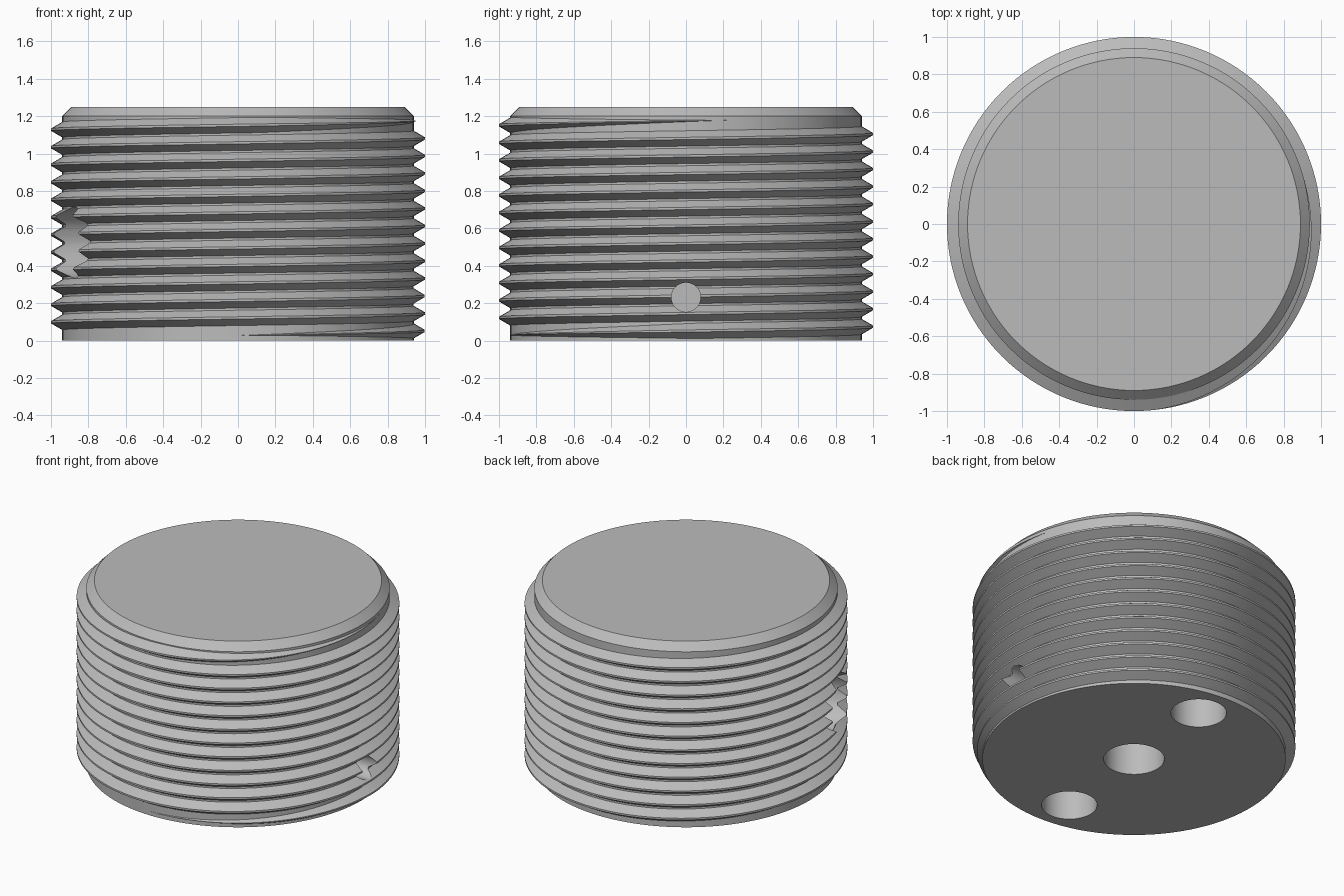
import bpy, bmesh
from math import pi, radians, cos, sin
from mathutils import Vector

if "Cube" in bpy.data.objects:
    bpy.data.objects.remove(bpy.data.objects["Cube"], do_unlink=True)

HEIGHT, ROOT, CREST, CHAMFER = 1.25, 0.94, 1.0, 0.05
PITCH, TURNS, START_Z = 0.0936, 12.286, 0.028
SEGMENTS = 128

steel = bpy.data.materials.new("steel grey")
steel.use_nodes = True
grey = (0.5, 0.5, 0.5, 1)
steel.diffuse_color = grey
steel.node_tree.nodes["Principled BSDF"].inputs["Base Color"].default_value = grey


def add_object(name, bm):
    bmesh.ops.recalc_face_normals(bm, faces=bm.faces)
    mesh = bpy.data.meshes.new(name)
    bm.to_mesh(mesh)
    bm.free()
    mesh.materials.append(steel)
    obj = bpy.data.objects.new(name, mesh)
    bpy.context.collection.objects.link(obj)
    return obj


def combine(target, tool, operation):
    mod = target.modifiers.new(operation.lower(), "BOOLEAN")
    mod.operation, mod.object, mod.solver = operation, tool, "EXACT"
    bpy.context.view_layer.objects.active = target
    bpy.ops.object.modifier_apply(modifier=mod.name)
    bpy.data.objects.remove(tool, do_unlink=True)


def drill(target, name, start, end, radius):
    """Cut a round blind hole running from start to end."""
    start, end = Vector(start), Vector(end)
    axis = end - start
    bm = bmesh.new()
    bmesh.ops.create_cone(bm, cap_ends=True, segments=64, radius1=radius,
                          radius2=radius, depth=axis.length)
    bm.transform(axis.to_track_quat("Z", "Y").to_matrix().to_4x4())
    bmesh.ops.translate(bm, verts=bm.verts, vec=(start + end) / 2)
    cutter = add_object(name, bm)
    cutter.hide_render = True
    combine(target, cutter, "DIFFERENCE")


# Plug body with a chamfered top rim
bm = bmesh.new()
bmesh.ops.create_cone(bm, cap_ends=True, segments=SEGMENTS, radius1=ROOT,
                      radius2=ROOT, depth=HEIGHT)
bmesh.ops.translate(bm, verts=bm.verts, vec=(0, 0, HEIGHT / 2))
rim = [e for e in bm.edges if all(v.co.z > HEIGHT - 0.01 for v in e.verts)]
bmesh.ops.bevel(bm, geom=rim, offset=CHAMFER, segments=1, affect="EDGES")
body = add_object("threaded_plug", bm)

# Helical thread ridge, fading in and out at its ends
bm = bmesh.new()
steps = round(TURNS * SEGMENTS)
rings = []
for i in range(steps + 1):
    turn = i / SEGMENTS
    fade = max(0.02, min(1, turn / 0.26, (steps - i) / SEGMENTS / 0.27))
    angle = 2 * pi * turn - pi / 2
    tip = ROOT + (CREST - ROOT) * fade
    profile = [(0.9, -0.044), (0.935, -0.044), (tip, -0.006),
               (tip, 0.006), (0.935, 0.044), (0.9, 0.044)]
    rings.append([bm.verts.new((r * cos(angle), r * sin(angle),
                                START_Z + PITCH * turn + h * fade))
                  for r, h in profile])
for a, b in zip(rings, rings[1:]):
    for k in range(len(a)):
        n = (k + 1) % len(a)
        bm.faces.new((a[k], a[n], b[n], b[k]))
bm.faces.new(rings[0])
bm.faces.new(rings[-1])
combine(body, add_object("thread_ridge", bm), "UNION")

# Holes in the underside
drill(body, "centre_hole", (0, 0, -0.1), (0, 0, 0.6), 0.188)
for side in (1, -1):
    drill(body, "pin_hole", (side * 0.06, side * 0.695, -0.1),
          (side * 0.06, side * 0.695, 0.4), 0.172)

# Small hole and large port in the threaded wall
drill(body, "small_side_hole", (1.2, 0, 0.232), (0.6, 0, 0.232), 0.078)
port = Vector((cos(radians(201)), sin(radians(201)), 0))
lift = Vector((0, 0, 0.525))
drill(body, "large_side_port", port * 1.2 + lift, port * 0.5 + lift, 0.19)

# Smooth round walls, crisp thread edges
bpy.ops.object.select_all(action="DESELECT")
body.select_set(True)
bpy.context.view_layer.objects.active = body
bpy.ops.object.shade_smooth_by_angle(angle=radians(25))
